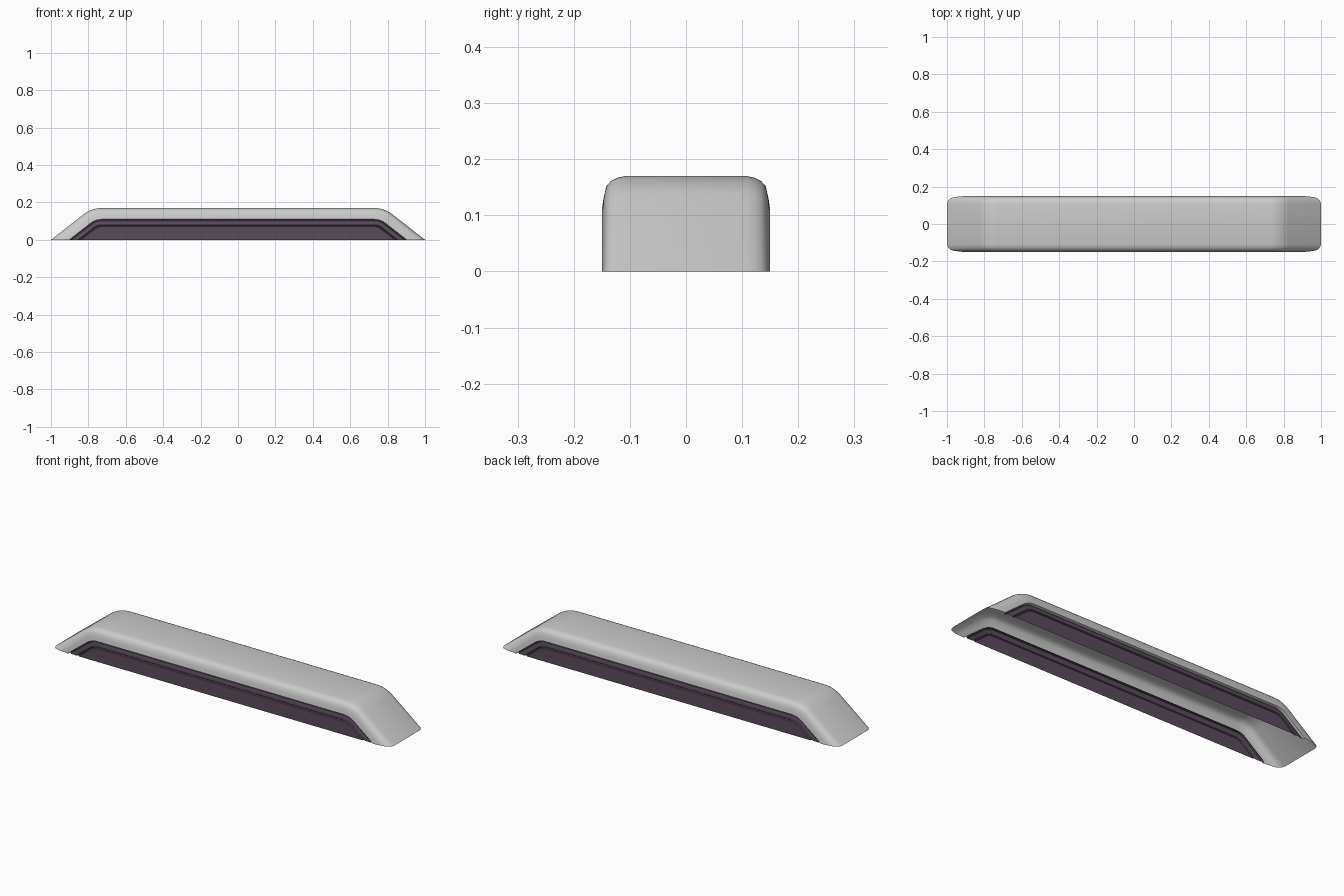
import bpy, bmesh, math

if "Cube" in bpy.data.objects:
    bpy.data.objects.remove(bpy.data.objects["Cube"])

SLOPE = math.radians(38)   # angle of the end legs
HEIGHT = 0.17
RADIUS = 0.16              # outer bend radius


def outline(d, steps=8):
    """Trapezoid arch with rounded bends, offset inward by d, as (x, z)."""
    top, r = HEIGHT - d, RADIUS - d
    foot = 1 - d / math.sin(SLOPE)
    corner = foot - top / math.tan(SLOPE)
    cx = corner - r * math.tan(SLOPE / 2)
    right = [(foot, 0)]
    for i in range(steps + 1):
        a = SLOPE * i / steps
        # measured from the leg normal up to vertical
        t = math.pi / 2 - SLOPE + a
        right.append((cx + r * math.cos(t), top - r + r * math.sin(t)))
    return right + [(-x, z) for x, z in reversed(right)]


def loft(name, section, fill=False):
    """Sweep a (inset, y) section along the arch outline."""
    bm = bmesh.new()
    rows = [[bm.verts.new((x, y, z)) for x, z in outline(d)] for d, y in section]
    for a, b in zip(rows, rows[1:]):
        for i in range(len(a) - 1):
            bm.faces.new((a[i], b[i], b[i + 1], a[i + 1]))
    if fill:
        bm.faces.new(rows[-1])
    bmesh.ops.recalc_face_normals(bm, faces=bm.faces)
    bm.normal_update()
    # make the section face outward (up or to the front)
    probe = max(bm.faces, key=lambda f: f.calc_area())
    if probe.normal.z - probe.normal.y < 0:
        bmesh.ops.reverse_faces(bm, faces=bm.faces)
    me = bpy.data.meshes.new(name)
    bm.to_mesh(me)
    bm.free()
    ob = bpy.data.objects.new(name, me)
    bpy.context.collection.objects.link(ob)
    bpy.context.view_layer.objects.active = ob
    ob.select_set(True)
    bpy.ops.object.shade_smooth_by_angle(angle=math.radians(35))
    ob.select_set(False)
    return ob


# Hollow outer shell with rounded shoulders and a small inward lip
half = [(0, 0.108), (0.003, 0.122), (0.009, 0.134), (0.018, 0.142),
        (0.040, 0.147), (0.060, 0.150), (0.062, 0.146), (0.063, 0.135)]
loft("outer_shell", [(d, -y) for d, y in reversed(half)] + half)

# Dark side panels: groove, frame band, fine step, flat centre
panel = [(0.063, 0.135), (0.067, 0.135), (0.069, 0.143), (0.072, 0.145),
         (0.090, 0.145), (0.093, 0.141), (0.097, 0.141), (0.100, 0.147)]
side = loft("side_panels", [(d, -y) for d, y in panel], fill=True)
mat = bpy.data.materials.new("dark_plum")
mat.diffuse_color = (0.10, 0.07, 0.105, 1)
mat.use_nodes = True
mat.node_tree.nodes["Principled BSDF"].inputs["Base Color"].default_value = mat.diffuse_color
side.data.materials.append(mat)
mirror = side.modifiers.new("both_sides", 'MIRROR')
mirror.use_axis = (False, True, False)
mirror.use_mirror_merge = False
